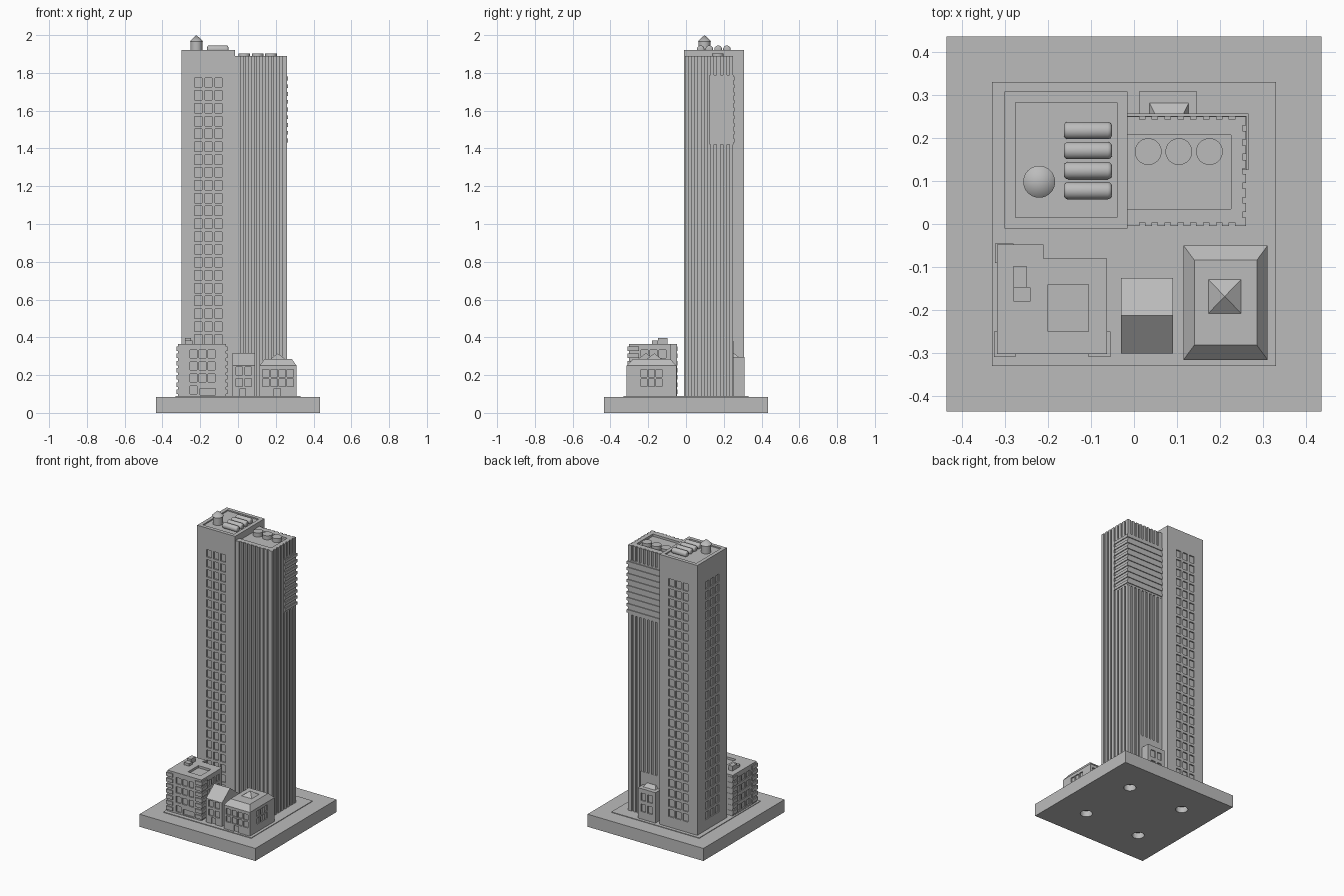
import bpy, bmesh, math
from mathutils import Matrix, Vector

cube = bpy.data.objects.get("Cube")
if cube:
    bpy.data.objects.remove(cube, do_unlink=True)

stone = bpy.data.materials.new("stone_grey")
stone.use_nodes = True
GREY = (0.5, 0.5, 0.5, 1)
stone.diffuse_color = GREY
stone.node_tree.nodes["Principled BSDF"].inputs["Base Color"].default_value = GREY

GROUND = 0.085
SINK = 0.01


def add_box(bm, x0, x1, y0, y1, z0, z1, inset=0, inset_y=None):
    """Box whose top may be drawn in to make a hip or gable."""
    iy = inset if inset_y is None else inset_y
    low = [(x0, y0), (x1, y0), (x1, y1), (x0, y1)]
    high = [(x0 + inset, y0 + iy), (x1 - inset, y0 + iy),
            (x1 - inset, y1 - iy), (x0 + inset, y1 - iy)]
    a = [bm.verts.new((x, y, z0)) for x, y in low]
    b = [bm.verts.new((x, y, z1)) for x, y in high]
    bm.faces.new(a[::-1])
    bm.faces.new(b)
    for i in range(4):
        j = (i + 1) % 4
        bm.faces.new((a[i], a[j], b[j], b[i]))


def finish(name, bm, smooth=False):
    bmesh.ops.remove_doubles(bm, verts=bm.verts, dist=0.00005)
    bmesh.ops.recalc_face_normals(bm, faces=bm.faces)
    mesh = bpy.data.meshes.new(name)
    bm.to_mesh(mesh)
    bm.free()
    mesh.materials.append(stone)
    ob = bpy.data.objects.new(name, mesh)
    bpy.context.collection.objects.link(ob)
    if smooth:
        bpy.ops.object.select_all(action='DESELECT')
        ob.select_set(True)
        bpy.context.view_layer.objects.active = ob
        bpy.ops.object.shade_smooth_by_angle(angle=math.radians(35))
    return ob


def box(name, *dims, **kw):
    bm = bmesh.new()
    add_box(bm, *dims, **kw)
    return finish(name, bm)


def prism(name, points, z0, z1):
    bm = bmesh.new()
    face = bm.faces.new([bm.verts.new((x, y, z0)) for x, y in points])
    ext = bmesh.ops.extrude_face_region(bm, geom=[face])["geom"]
    bmesh.ops.translate(bm, vec=(0, 0, z1 - z0),
                        verts=[v for v in ext if isinstance(v, bmesh.types.BMVert)])
    return finish(name, bm)


def cylinder(name, x, y, z0, z1, r0, r1, smooth=True):
    bm = bmesh.new()
    bmesh.ops.create_cone(bm, cap_ends=True, segments=32, radius1=r0, radius2=r1,
                          depth=z1 - z0, matrix=Matrix.Translation((x, y, (z0 + z1) / 2)))
    return finish(name, bm, smooth)


def cut(ob, bm):
    """Carve every solid in bm out of the object."""
    cutter = finish("cutter", bm)
    cutter.hide_render = True
    mod = ob.modifiers.new("cut", 'BOOLEAN')
    mod.object, mod.operation, mod.solver = cutter, 'DIFFERENCE', 'EXACT'
    deps = bpy.context.evaluated_depsgraph_get()
    mesh = bpy.data.meshes.new_from_object(ob.evaluated_get(deps))
    ob.modifiers.clear()
    ob.data = mesh
    bpy.data.objects.remove(cutter, do_unlink=True)


def windows(bm, axis, plane, centres, sills, w, h, d=0.008):
    """Grid of window recesses on a wall at x or y = plane."""
    for c in centres:
        for z in sills:
            along, across = (c - w / 2, c + w / 2), (plane - d, plane + d)
            spans = along + across if axis == 'y' else across + along
            add_box(bm, *spans, z, z + h)


def row(mid, pitch, count):
    return [mid + (i - (count - 1) / 2) * pitch for i in range(count)]


# Base with four round sockets underneath
base = box("base", -0.435, 0.435, -0.435, 0.435, 0, GROUND)
bm = bmesh.new()
for sx in (-1, 1):
    for sy in (-1, 1):
        bmesh.ops.create_cone(bm, cap_ends=True, segments=32, radius1=0.038, radius2=0.038,
                              depth=0.08, matrix=Matrix.Translation((0.21 * sx, 0.21 * sy, 0)))
cut(base, bm)
box("plaza", -0.33, 0.33, -0.33, 0.33, GROUND - SINK, GROUND + 0.004)

# Plain tower with window grids on three sides and a sunken roof
AX0, AX1, AY0, AY1, AZ = -0.3, -0.015, -0.01, 0.307, 1.92
tower = box("plain_tower", AX0, AX1, AY0, AY1, GROUND - SINK, AZ)
bm = bmesh.new()
floors = [0.16 + 0.068 * i for i in range(24)]
for wall in (AY0, AY1):
    windows(bm, 'y', wall, row(-0.157, 0.053, 3), floors, 0.038, 0.05)
windows(bm, 'x', AX0, row(0.148, 0.053, 3), floors, 0.038, 0.05)
add_box(bm, AX0 + 0.025, AX1 - 0.025, AY0 + 0.025, AY1 - 0.025, AZ - 0.008, AZ + 0.05)
cut(tower, bm)

# Roof tanks and turret
cylinder("turret_drum", -0.22, 0.098, AZ - 0.02, 1.968, 0.031, 0.031)
cylinder("turret_cap", -0.22, 0.098, 1.966, 2.0, 0.037, 0.0)
for i, y in enumerate(row(0.147, 0.0465, 4)):
    bm = bmesh.new()
    turn = Matrix.Translation((-0.107, y, 1.925)) @ Matrix.Rotation(math.pi / 2, 4, 'Y')
    bmesh.ops.create_cone(bm, cap_ends=True, segments=24, radius1=0.02, radius2=0.02,
                          depth=0.112, matrix=turn)
    rims = [e for e in bm.edges if abs(e.verts[0].co.x - e.verts[1].co.x) < 0.001]
    bmesh.ops.bevel(bm, geom=rims, offset=0.01, segments=4, profile=0.5, affect='EDGES')
    finish(f"roof_tank_{i + 1}", bm, True)

# Fluted tower: grooves on the free sides, sunken roof
BX0, BX1, BY0, BY1, BZ = -0.02, 0.26, -0.005, 0.25, 1.89
fluted = box("fluted_tower", BX0, BX1, BY0, BY1, GROUND - SINK, BZ)
bm = bmesh.new()
for wall in (BY0, BY1):
    windows(bm, 'y', wall, row(0.123, 0.0298, 8), [0.08], 0.013, 2.0)
windows(bm, 'x', BX1, row(0.122, 0.0335, 7), [0.08], 0.013, 2.0)
add_box(bm, BX0 - 0.02, 0.225, 0.035, 0.207, BZ - 0.015, BZ + 0.05)
cut(fluted, bm)

# Louvred corner: recessed panel with horizontal slats
LZ0, LZ1 = 1.42, 1.79
corner = [(-0.015, 0.225), (0.235, 0.225), (0.235, 0.13)]


def louvre_ring(name, out, z0, z1):
    x, y = BX1 + out, BY1 + out
    prism(name, [(-0.015, 0.225), (0.235, 0.225), (0.235, 0.125),
                 (x, 0.125), (x, y), (-0.015, y)], z0, z1)


louvre_ring("louvre_panel", 0.0005, LZ0, LZ1)
for i in range(9):
    z = LZ0 + 0.012 + i * 0.041
    louvre_ring(f"louvre_slat_{i + 1}", 0.006, z, z + 0.02)

# Roof fans
for i, x in enumerate(row(0.104, 0.071, 3)):
    cylinder(f"roof_fan_{i + 1}", x, 0.168, BZ - 0.03, 1.902, 0.031, 0.031)

# Rear annex against the fluted tower
box("annex_back_panel", -0.01, 0.165, 0.23, 0.2515, GROUND - SINK, 0.38)
annex = box("annex", 0.013, 0.145, 0.24, 0.309, GROUND - SINK, 0.295)
bm = bmesh.new()
windows(bm, 'y', 0.309, row(0.079, 0.05, 2), [0.14, 0.215], 0.034, 0.05)
cut(annex, bm)
box("annex_roof", 0.033, 0.13, 0.22, 0.287, 0.29, 0.315, inset=0.016, inset_y=0.033)

# Corner block with stepped plan, roof well and windows
block = prism("corner_block", [(-0.318, -0.302), (-0.063, -0.302), (-0.063, -0.08),
                               (-0.21, -0.08), (-0.21, -0.047), (-0.318, -0.047)],
              GROUND - SINK, 0.365)
bm = bmesh.new()
sills = [0.1, 0.163, 0.228, 0.29]
windows(bm, 'y', -0.302, row(-0.188, 0.048, 3), sills[1:], 0.036, 0.042)
windows(bm, 'y', -0.302, [-0.236], sills[:1], 0.036, 0.042)
windows(bm, 'y', -0.302, [-0.16], [0.095], 0.08, 0.035)
windows(bm, 'y', -0.08, row(-0.137, 0.048, 2), sills, 0.036, 0.042)
for wall, mid in ((-0.318, -0.165), (-0.063, -0.172)):
    windows(bm, 'x', wall, row(mid, 0.048, 3), sills, 0.036, 0.042)
add_box(bm, -0.2, -0.105, -0.25, -0.14, 0.35, 0.4)
cut(block, bm)
box("block_chimney_tall", -0.28, -0.25, -0.147, -0.098, 0.355, 0.397)
box("block_chimney_low", -0.28, -0.24, -0.18, -0.147, 0.355, 0.382)
bm = bmesh.new()
for i in range(7):
    z = 0.1 + i * 0.038
    for x0, x1 in ((-0.325, -0.275), (-0.105, -0.055)):
        add_box(bm, x0, x1, -0.309, -0.25, z, z + 0.024)
    add_box(bm, -0.323, -0.28, -0.09, -0.045, z, z + 0.024)
finish("block_quoins", bm)

# Gabled house
house = box("gabled_house", -0.03, 0.09, -0.3, -0.125, GROUND - SINK, 0.25)
bm = bmesh.new()
windows(bm, 'y', -0.3, row(0.03, 0.047, 2), [0.14, 0.2], 0.035, 0.042)
windows(bm, 'y', -0.3, [0.026], [0.07], 0.03, 0.06)
windows(bm, 'y', -0.125, row(0.03, 0.047, 2), [0.14, 0.2], 0.035, 0.042)
cut(house, bm)
box("gabled_roof", -0.03, 0.09, -0.3, -0.125, 0.25, 0.317, inset=0, inset_y=0.0874)

# Mansard house with a small pyramid skylight
house = box("mansard_house", 0.115, 0.31, -0.315, -0.05, GROUND - SINK, 0.25)
bm = bmesh.new()
for wall in (-0.315, -0.05):
    windows(bm, 'y', wall, row(0.2125, 0.043, 4), [0.14, 0.19], 0.034, 0.04)
for wall in (0.115, 0.31):
    windows(bm, 'x', wall, row(-0.182, 0.04, 3), [0.14, 0.19], 0.032, 0.04)
windows(bm, 'y', -0.315, [0.207], [0.07], 0.035, 0.06)
cut(house, bm)
box("mansard_roof", 0.115, 0.31, -0.315, -0.05, 0.25, 0.285, inset=0.025, inset_y=0.034)
box("skylight", 0.166, 0.255, -0.214, -0.122, 0.28, 0.315, inset=0.0444, inset_y=0.0459)
